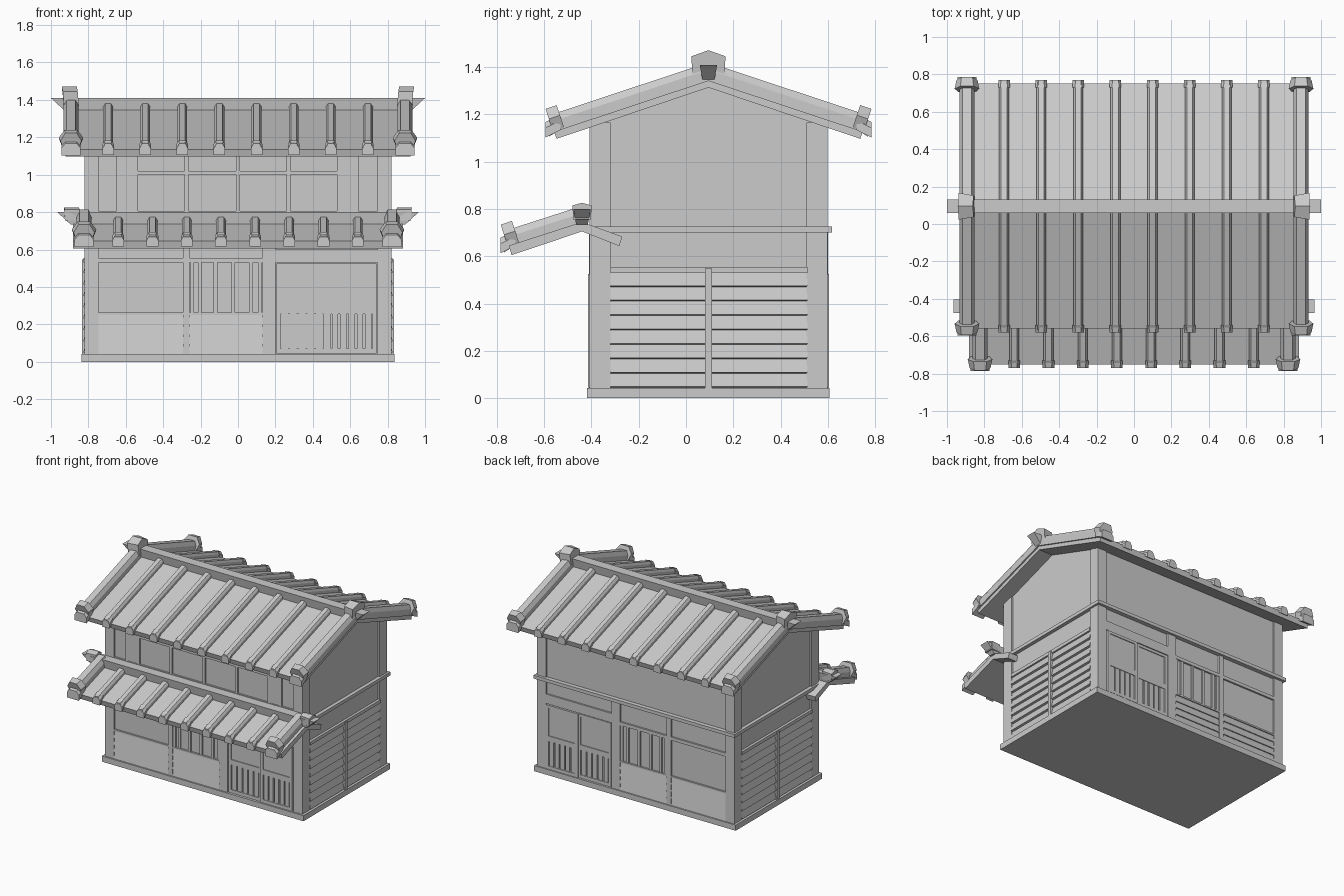
import bpy, bmesh
from mathutils import Vector

if "Cube" in bpy.data.objects:
    bpy.data.objects.remove(bpy.data.objects["Cube"])

grey = bpy.data.materials.new("plain grey")
grey.use_nodes = True
colour = (0.6, 0.6, 0.6, 1)
grey.diffuse_color = colour
grey.node_tree.nodes["Principled BSDF"].inputs["Base Color"].default_value = colour

MID = 0.095      # centre line of the house in y
parts = {}


def loft(name, *rings):
    """Skin a row of matching rings and cap both ends."""
    bm = parts.setdefault(name, bmesh.new())
    rows = [[bm.verts.new(p) for p in ring] for ring in rings]
    n = len(rows[0])
    faces = [bm.faces.new(rows[0]), bm.faces.new(rows[-1][::-1])]
    for a, b in zip(rows, rows[1:]):
        faces += [bm.faces.new((a[i], b[i], b[(i + 1) % n], a[(i + 1) % n])) for i in range(n)]
    bmesh.ops.recalc_face_normals(bm, faces=faces)


def box(name, x0, x1, y0, y1, z0, z1):
    loft(name, *[[(x0, y0, z), (x1, y0, z), (x1, y1, z), (x0, y1, z)] for z in (z0, z1)])


def along_x(name, section, x0, x1):
    loft(name, *[[(x, y, z) for y, z in section] for x in (x0, x1)])


# --- house body ---
along_x("walls", [(MID - .49, 0), (MID + .49, 0), (MID + .49, 1.165), (MID, 1.325), (MID - .49, 1.165)], -.808, .808)
box("plinth", -.838, .838, MID - .515, MID + .512, 0, .042)
box("waist_beam", -.835, .835, MID - .515, MID + .522, .7, .725)
for sx in (-1, 1):
    for sy in (-1, 1):
        box("corner_posts", sx * .745, sx * .82, MID + sy * .415, MID + sy * .503, 0, 1.165)


# --- long walls: the same joinery on front and back ---
def facade(side):
    label = "front" if side < 0 else "back"

    def panel(part, x0, x1, z0, z1, d0, d1):
        box(label + "_" + part, x0, x1, MID + side * d0, MID + side * d1, z0, z1)

    def boards(x0, x1, z0, z1, count):
        h = (z1 - z0) / count
        for i in range(count):
            z = z0 + i * h
            sec = [(.48, z), (.503, z), (.495, z + h), (.48, z + h)]
            along_x(label + "_boards", [(MID + side * d, w) for d, w in sec], x0, x1)

    panel("posts", -.295, -.258, .04, .7, .48, .505)
    panel("posts", .13, .2, .04, .7, .48, .505)
    # solid bay
    boards(-.745, -.295, .042, .25, 4)
    panel("rails", -.745, -.295, .53, .555, .48, .503)
    panel("rails", -.745, -.295, .25, .262, .48, .503)
    # barred window bay
    boards(-.258, .13, .042, .25, 4)
    panel("rails", -.258, .13, .25, .262, .48, .503)
    panel("rails", -.258, .13, .53, .555, .48, .503)
    for x in (-.245, -.205, -.12, -.025, .07, .118):
        panel("window_bars", x - .01, x + .01, .262, .53, .48, .5)
    # sliding doors with barred lower halves
    panel("rails", .2, .745, .53, .6, .48, .503)
    for x0, x1, d in ((.205, .48, .502), (.475, .74, .51)):
        panel("doors", x0, x1, .045, .07, .485, d)
        panel("doors", x0, x1, .255, .295, .485, d)
        panel("doors", x0, x1, .505, .525, .485, d)
        panel("doors", x0, x0 + .022, .07, .505, .485, d)
        panel("doors", x1 - .022, x1, .07, .505, .485, d)
        panel("doors", x0 + .02, x1 - .02, .295, .505, .485, d - .006)
        step = (x1 - x0 - .044) / 5
        for i in range(5):
            x = x0 + .022 + (i + .5) * step
            panel("doors", x - step * .38, x + step * .38, .07, .255, .485, d - .004)


facade(-1)
facade(1)

# --- upper front windows ---
Y = MID - .502
box("upper_window_frame", -.745, .745, Y, Y + .02, .78, .805)
for x in (-.64, -.545, -.275, 0, .27, .54, .635):
    box("upper_window_frame", x - .01, x + .01, Y, Y + .02, .8, 1.15)
for sx in (-1, 1):
    box("shutter_boxes", sx * .55, sx * .63, Y + .004, Y + .02, .805, 1.15)
box("upper_window_frame", -.54, .54, Y + .003, Y + .02, 1.0, 1.02)

# --- end walls: clapboards in two bays ---
for sx in (-1, 1):
    h = .488 / 8
    for i in range(8):
        z = .042 + i * h
        sec = [(.8, z), (.827, z + .006), (.814, z + h), (.8, z + h)]
        loft("end_boards", *[[(sx * x, y, w) for x, w in sec] for y in (-.32, .515)])
    box("end_rails", sx * .8, sx * .827, -.32, .515, .53, .555)
    box("end_posts", sx * .8, sx * .834, MID - .015, MID + .015, .04, .548)


# --- roofs ---
def rib(name, x, eave, ridge, w, h):
    """Chamfered batten along a slope; eave and ridge are (y, z)."""
    sec = [(-w, -.01), (-w, h * .55), (-w * .6, h), (w * .6, h), (w, h * .55), (w, -.01)]
    loft(name, *[[(x + a, y, z + b) for a, b in sec] for y, z in (eave, ridge)])


def slope(prefix, eave, ridge, xs):
    """Battens, verge ribs and corner tiles on one slope."""
    e, r = Vector(eave), Vector(ridge)
    u = (e - r).normalized()              # down the slope
    n = Vector((-u.y, u.x))
    n = n if n.y > 0 else -n
    for x in xs[1:-1]:
        rib(prefix + "_battens", x, e + u * .02, r, .026, .038)
        rib(prefix + "_batten_ends", x, e + u * .025 - n * .012, e - u * .02, .031, .042)
    for x in (xs[0], xs[-1]):
        rib(prefix + "_verge_ribs", x, e + u * .01, r, .04, .068)
        rib(prefix + "_corner_tiles", x, e + u * .04 - n * .01, e - u * .03, .05, .055)
        sec = [(-.045, -.005), (-.066, .05), (-.035, .095), (.035, .095), (.066, .05), (.045, -.005)]
        loft(prefix + "_corner_tiles", *[[(x + a * k, *(e - u * s + n * b)) for a, b in sec]
                                         for s, k in ((-.005, .85), (.045, 1))])


def ridge_beam(prefix, y, z, end, cap_x, w, cap_h):
    """Ridge with undercut ends and a peaked tile near each end; z is the top."""
    loft(prefix + "_ridge", *[[(s * end, y - .037, z), (s * end, y + .037, z),
                               (s * (end - .07), y + .025, z - .065), (s * (end - .07), y - .025, z - .065)]
                              for s in (-1, 1)])
    sec = [(-w * .95, -.045), (-w, cap_h * .58), (0, cap_h), (w, cap_h * .58), (w * .95, -.045)]
    for s in (-1, 1):
        loft(prefix + "_ridge_caps", *[[(s * (cap_x + dx + max(b, 0) * .2), y + a * k, z + b) for a, b in sec]
                                       for dx, k in ((-.04, .8), (.04, 1))])


def slab(name, top, half, t):
    """Folded roof sheet of thickness t under the top line."""
    mid = top[1][0]
    under = [(y + (.012 if y < mid else -.012 if y > mid else 0), z - t) for y, z in reversed(top)]
    pts = top + under
    for a, b in ((0, 1), (1, 2)):
        along_x(name, [pts[a], pts[b], pts[5 - b], pts[5 - a]], -half, half)


def spaced(half, count):
    return [-half + 2 * half * i / (count - 1) for i in range(count)]


peak = (MID, 1.352)
slab("main_roof", [(-.56, 1.135), peak, (.75, 1.135)], .923, .038)
for eave in ((-.56, 1.135), (.75, 1.135)):
    slope("main_roof", eave, peak, spaced(.893, 10))
ridge_beam("main_roof", MID, 1.41, 1.0, .89, .072, .062)

porch_peak = (-.44, .745)
slab("porch_roof", [(-.75, .645), porch_peak, (-.27, .683)], .883, .04)
slope("porch_roof", (-.75, .645), porch_peak, spaced(.823, 10))
ridge_beam("porch_roof", -.44, .8, .966, .885, .04, .026)

# --- turn every part into an object ---
for name, bm in parts.items():
    mesh = bpy.data.meshes.new(name)
    bm.to_mesh(mesh)
    bm.free()
    mesh.materials.append(grey)
    bpy.context.collection.objects.link(bpy.data.objects.new(name, mesh))
